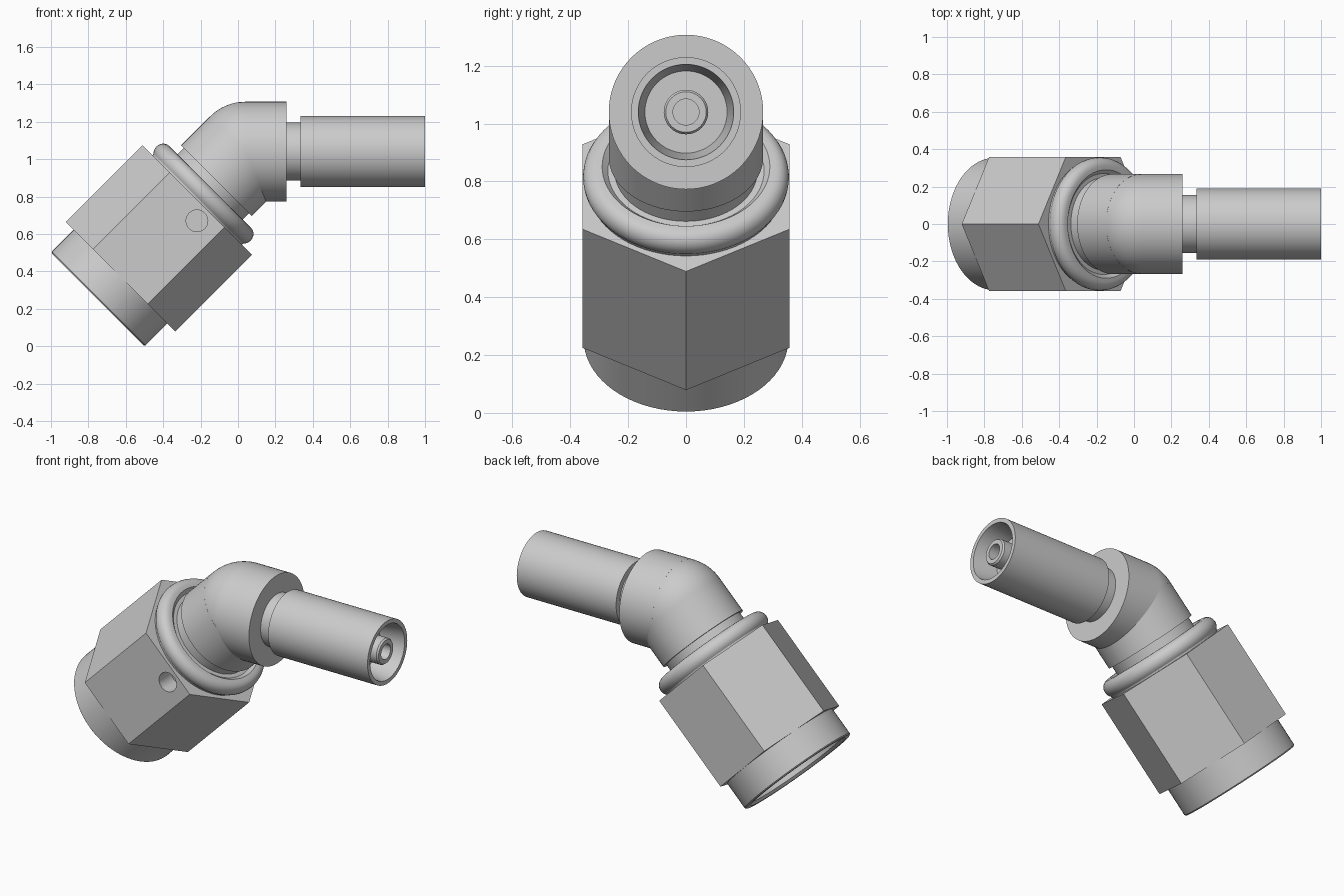
import bpy, bmesh
from math import pi, sin, cos, radians
from mathutils import Matrix

if "Cube" in bpy.data.objects:
    bpy.data.objects.remove(bpy.data.objects["Cube"])

R45 = Matrix.Rotation(radians(45), 4, 'Y')
NUT = Matrix.Translation((-0.75, 0, 0.25)) @ R45           # local z runs up the slanted axis
TUBE = Matrix.Translation((0, 0, 1.04)) @ Matrix.Rotation(radians(90), 4, 'Y')  # local z = world x


def add_object(name, bm, matrix):
    bmesh.ops.recalc_face_normals(bm, faces=bm.faces)
    me = bpy.data.meshes.new(name)
    bm.to_mesh(me)
    bm.free()
    ob = bpy.data.objects.new(name, me)
    bpy.context.collection.objects.link(ob)
    ob.matrix_world = matrix
    return ob


def lathe(name, profile, matrix, segs=72, closed=False):
    """Spin (radius, height) points around local z."""
    bm = bmesh.new()
    rings = [[bm.verts.new((r * cos(2 * pi * i / segs), r * sin(2 * pi * i / segs), h))
              for i in range(segs)] if r > 0 else [bm.verts.new((0, 0, h))]
             for r, h in profile]
    pairs = list(zip(rings, rings[1:]))
    if closed:
        pairs.append((rings[-1], rings[0]))
    for a, b in pairs:
        for i in range(segs):
            j = (i + 1) % segs
            if len(a) == 1:
                bm.faces.new((a[0], b[j], b[i]))
            elif len(b) == 1:
                bm.faces.new((a[i], a[j], b[0]))
            else:
                bm.faces.new((a[i], a[j], b[j], b[i]))
    return add_object(name, bm, matrix)


def activate(ob):
    bpy.ops.object.select_all(action='DESELECT')
    ob.select_set(True)
    bpy.context.view_layer.objects.active = ob


def cut(ob, cutter):
    activate(ob)
    mod = ob.modifiers.new("cut", 'BOOLEAN')
    mod.operation, mod.solver, mod.object = 'DIFFERENCE', 'EXACT', cutter
    bpy.ops.object.modifier_apply(modifier=mod.name)


# Hexagonal part of the nut, corners on local x
hex_nut = lathe("hex_nut", [(0, 0.172), (0.414, 0.172), (0.414, 0.752), (0, 0.752)], NUT, segs=6)

# Round nut sleeve: open threaded end, solid rear wall
nut_sleeve = lathe("nut_sleeve", [
    (0.32, 0), (0.347, 0), (0.354, 0.007), (0.354, 0.74), (0.20, 0.74),
    (0.20, 0.55), (0.305, 0.55), (0.305, 0.015)], NUT, closed=True)

# Rounded collar behind the hexagon
arc = [(0.31 + 0.046 * cos(a), 0.80 + 0.05 * sin(a))
       for a in [radians(-90 + 18 * k) for k in range(11)]]
collar = lathe("nut_collar", [(0.20, 0.735), (0.335, 0.735), (0.34, 0.762)] + arc[3:] +
               [(0.29, 0.85), (0.27, 0.83), (0.20, 0.83)], NUT, closed=True)

# Cutters: bore through the hexagon, wire hole in its front face
bore = lathe("bore_cutter", [(0, 0), (0.33, 0), (0.33, 0.735), (0, 0.735)], NUT)
hole = lathe("hole_cutter", [(0, 0), (0.058, 0), (0.058, 0.3), (0, 0.3)],
             NUT @ Matrix.Translation((0.078, -0.24, 0.672)) @ Matrix.Rotation(radians(90), 4, 'X'),
             segs=32)
bpy.context.view_layer.update()
cut(hex_nut, bore)
cut(hex_nut, hole)
cut(nut_sleeve, hole)
for c in (bore, hole):
    bpy.data.objects.remove(c)

# Inner contact sleeve and centre pin inside the nut
contact = lathe("contact_sleeve", [
    (0.17, 0.12), (0.20, 0.12), (0.215, 0.20), (0.215, 0.60), (0.17, 0.60)], NUT, closed=True)
pin = lathe("contact_pin", [(0, 0.14), (0.015, 0.14), (0.04, 0.18), (0.04, 0.56), (0, 0.56)],
            NUT, segs=32)

# Elbow: two arms meeting in a ball at the bend
lower_arm = lathe("elbow_lower_arm", [
    (0, 0.55), (0.205, 0.55), (0.205, 0.78), (0.247, 0.78), (0.247, 0.898),
    (0.267, 0.898), (0.267, 1.117), (0, 1.117)], NUT)
upper_arm = lathe("elbow_upper_arm", [(0, 0.04), (0.267, 0.04), (0.267, 0.26), (0, 0.26)], TUBE)
ball = lathe("elbow_ball", [(0.2668 * sin(pi * k / 32) if 0 < k < 32 else 0,
                             -0.2668 * cos(pi * k / 32)) for k in range(33)],
             Matrix.Translation((0.04, 0, 1.04)))

# Cable tube with narrow neck and tapered recess
tube = lathe("cable_tube", [
    (0, 0.25), (0.155, 0.25), (0.155, 0.335), (0.19, 0.335), (0.19, 1.0),
    (0.165, 1.0), (0.142, 0.85), (0, 0.85)], TUBE)

# Hollow centre contact in the tube
tube_pin = lathe("tube_contact", [
    (0, 0.845), (0.077, 0.845), (0.077, 0.98), (0.07, 0.99), (0.045, 0.99), (0.045, 0.855),
    (0, 0.855)], TUBE, segs=40)

for ob in list(bpy.context.scene.objects):
    activate(ob)
    bpy.ops.object.shade_smooth_by_angle(angle=radians(28))
